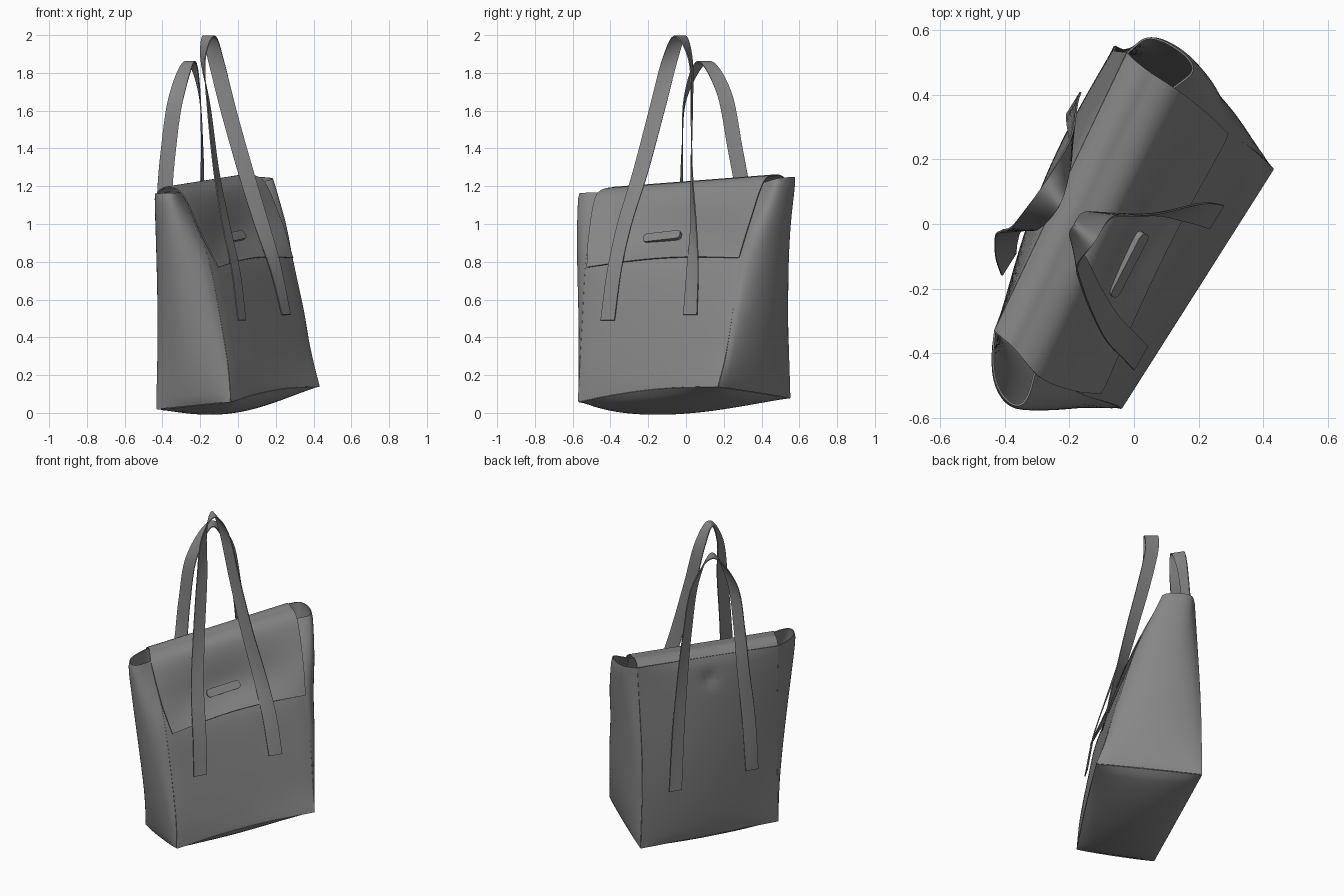
import bpy, bmesh
from math import sin, cos, pi, radians, exp
from mathutils import Vector, Matrix

if "Cube" in bpy.data.objects:
    bpy.data.objects.remove(bpy.data.objects["Cube"])

U = Vector((.528, .849, 0))      # along the bag's width
N = Vector((.849, -.528, 0))     # out of the front panel
Z = Vector((0, 0, 1))

leather = bpy.data.materials.new("dark_leather")
leather.diffuse_color = (.24, .24, .24, 1)
leather.use_nodes = True
leather.node_tree.nodes["Principled BSDF"].inputs["Base Color"].default_value = leather.diffuse_color


def spline(pts, t):
    """Point on a Catmull-Rom curve through pts, t in 0..1."""
    p = [Vector(q) for q in pts]
    p = [p[0] * 2 - p[1]] + p + [p[-1] * 2 - p[-2]]
    x = t * (len(pts) - 1)
    i = min(int(x), len(pts) - 2)
    f = x - i
    a, b, c, d = p[i:i + 4]
    return .5 * (2 * b + (c - a) * f + (2 * a - 5 * b + 4 * c - d) * f * f
                 + (3 * b - a - 3 * c + d) * f ** 3)


def finish(ob, thick=0):
    ob.data.materials.append(leather)
    bpy.context.view_layer.objects.active = ob
    for o in bpy.context.selected_objects:
        o.select_set(False)
    ob.select_set(True)
    if thick:
        m = ob.modifiers.new("thickness", 'SOLIDIFY')
        m.thickness, m.offset = thick, 0
        bpy.ops.object.modifier_apply(modifier=m.name)
    bpy.ops.object.shade_smooth_by_angle(angle=radians(45))


def sheet(name, func, ns, nt, thick=.006):
    """Grid surface func(s, t) given leather thickness."""
    bm = bmesh.new()
    g = [[bm.verts.new(func(i / ns, j / nt)) for i in range(ns + 1)]
         for j in range(nt + 1)]
    for j in range(nt):
        for i in range(ns):
            bm.faces.new((g[j][i], g[j][i + 1], g[j + 1][i + 1], g[j + 1][i]))
    me = bpy.data.meshes.new(name)
    bm.to_mesh(me)
    bm.free()
    ob = bpy.data.objects.new(name, me)
    bpy.context.collection.objects.link(ob)
    finish(ob, thick)
    return ob


def panel(name, left, right, bulge, ns=28, nt=40):
    return sheet(name, lambda s, t: spline(left, t).lerp(spline(right, t), s)
                 + bulge(s, t), ns, nt)


def arch(s, k=1.0):
    return max(0, sin(pi * s)) ** k


# Seams of the body, bottom to top
front_l = [(-.04, -.57, .06), (-.055, -.56, .25), (-.10, -.545, .52),
           (-.15, -.53, .78), (-.21, -.505, .95), (-.31, -.47, 1.165)]
front_r = [(.43, .17, .14), (.39, .21, .30), (.34, .25, .54),
           (.27, .29, .82), (.215, .335, 1.0), (.12, .42, 1.22)]
back_l = [(-.43, -.33, .02), (-.42, -.33, .6), (-.43, -.33, 1.16)]
back_r = [(-.06, .55, .08), (-.06, .535, .6), (-.02, .53, 1.235)]

# Front and back panels
panel("front_panel", front_l, front_r, lambda s, t:
      N * (-.085 * arch(s) * exp(-((t - .84) / .15) ** 2)
           + .015 * arch(s, .5) * arch(t, .6))
      + Z * .022 * arch(s) * (1 - t) ** 8)
panel("back_panel", back_l, back_r, lambda s, t:
      N * (-.045 * arch(s) * arch(t, .5)
           + .02 * exp(-((s - .5) / .045) ** 2 - ((t - .89) / .035) ** 2)))

# Side gussets, folding outwards into a round lip at the top
panel("left_gusset", back_l, front_l, lambda s, t:
      arch(s, .6) * (-U * (.04 * arch(t, .5) + .01 + .125 * t)
                     + N * .055 * t ** 3)
      + N * sin(2 * pi * s) * -.012 * t ** 3)
panel("right_gusset", back_r, front_r, lambda s, t:
      arch(s, .6) * (U * (.005 + .03 * arch(t, .5) + .095 * t ** 1.1)
                     + N * (.03 * arch(t) + .035 * t) + Z * .02 * t ** 4)
      + N * sin(2 * pi * s) * -.035 * t ** 2)

# Sagging bottom
panel("bottom", [front_l[0], back_l[0]], [front_r[0], back_r[0]],
      lambda s, t: -Z * .073 * arch(s, .55) * arch(t, .6)
      + Z * .022 * arch(s) * (1 - t) ** 8, 28, 20)

# Flap continuing the back over the top and down the front
flap_l = [(-.43, -.33, 1.16), (-.41, -.35, 1.183), (-.37, -.385, 1.193),
          (-.29, -.475, 1.15), (-.19, -.515, .94), (-.105, -.525, .77)]
flap_r = [(-.02, .53, 1.235), (.005, .505, 1.254), (.05, .47, 1.258),
          (.14, .41, 1.22), (.235, .335, 1.0), (.29, .28, .82)]
panel("flap", flap_l, flap_r, lambda s, t:
      N * (-.06 * arch(s) * exp(-((t - .84) / .15) ** 2)
           + .008 * arch(s, .3) * t ** 3) + Z * .025 * arch(s) * t ** 8,
      32, 50)

# Clasp bar on the flap
a = (U + Z * .1 - N * .08).normalized()
w = (Z - N * .6)
w = (w - a * w.dot(a)).normalized()
rot = Matrix((a, w, a.cross(w))).transposed().to_4x4()
bpy.ops.mesh.primitive_cube_add(size=1)
clasp = bpy.context.object
clasp.name = "clasp"
clasp.data.transform(Matrix.Diagonal((.22, .05, .03, 1)))
bm = bmesh.new()
bm.from_mesh(clasp.data)
corners = [e for e in bm.edges
           if abs((e.verts[0].co - e.verts[1].co).z) > .01]
bmesh.ops.bevel(bm, geom=corners, offset=.02, segments=5, profile=.5,
                affect='EDGES')
bm.to_mesh(clasp.data)
bm.free()
clasp.matrix_world = Matrix.Translation(
    Vector((-.06, -.1, .93)) + N * .043) @ rot
finish(clasp)


# Twisting strap handles: x, y, z and heading of the strap's width
def handle(name, path, width=.08):
    pos = [p[:3] for p in path]
    ang = [(p[3], 0, 0) for p in path]

    def f(s, t):
        h = radians(spline(ang, t).x)
        return spline(pos, t) + Vector((cos(h), sin(h), 0)) * width * (s - .5)
    sheet(name, f, 4, 90, .006)


handle("front_handle", [
    (.02, -.415, .49, -120), (-.012, -.38, .75, -120),
    (-.065, -.325, 1.0, -117),
    (-.115, -.24, 1.28, -108), (-.155, -.15, 1.62, -100),
    (-.185, -.085, 1.87, -75), (-.155, -.03, 1.995, -42),
    (-.115, .025, 1.86, -12), (-.05, .03, 1.6, -5), (.04, .03, 1.28, 5),
    (.125, .04, 1.0, 20), (.2, .035, .76, 45), (.255, .022, .52, 58)], .085)
handle("back_handle", [
    (-.388, -.125, .42, 238), (-.395, -.08, .78, 215), (-.39, -.03, 1.12, 192),
    (-.37, -.02, 1.38, 182), (-.33, -.005, 1.66, 172), (-.255, .09, 1.86, 130),
    (-.205, .2, 1.7, 95), (-.19, .26, 1.4, 85), (-.19, .31, 1.12, 75),
    (-.19, .35, .8, 65), (-.186, .374, .42, 58)])
